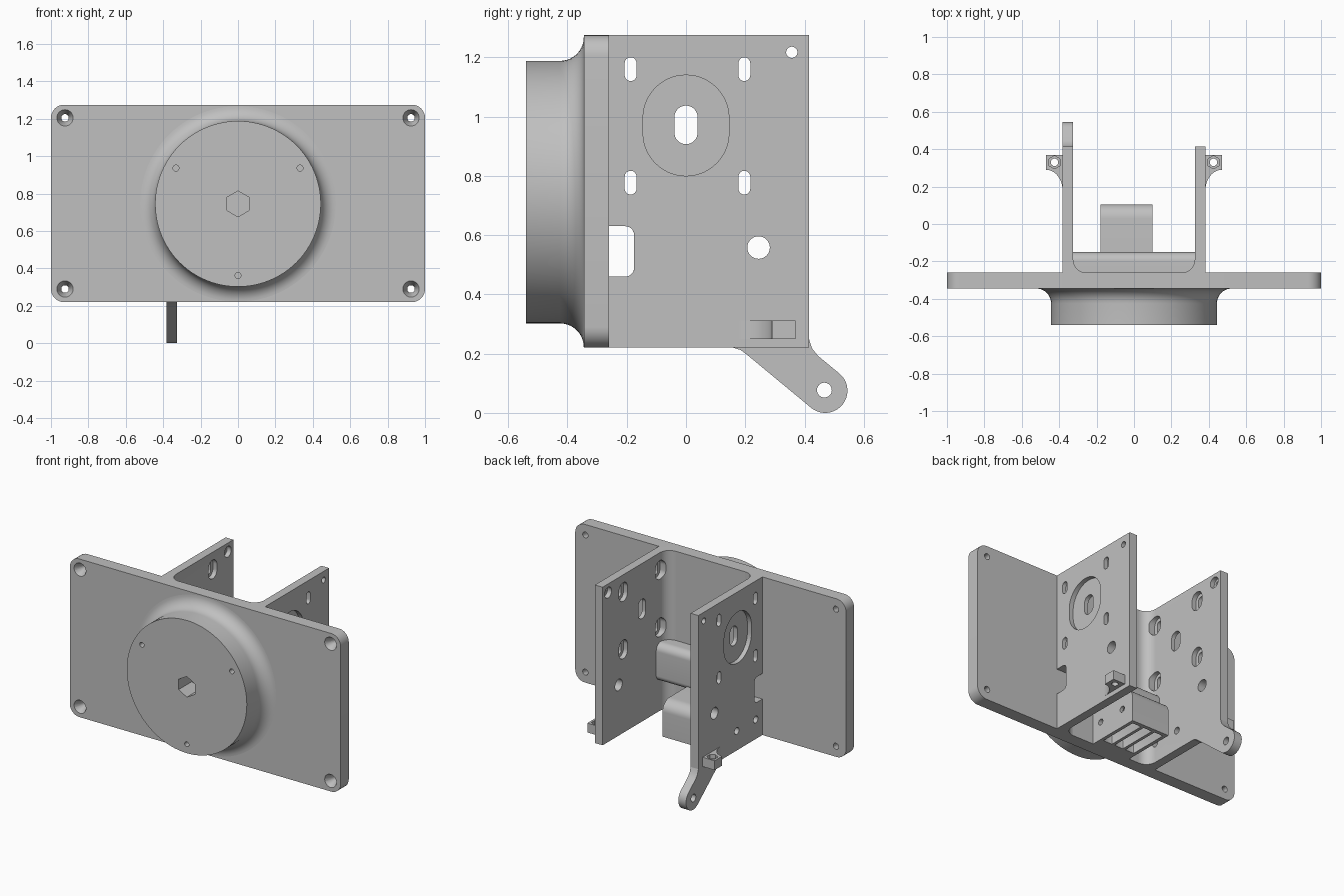
import bpy, bmesh
from math import radians, sin, cos, pi
from mathutils import Vector

cube = bpy.data.objects.get("Cube")
if cube:
    bpy.data.objects.remove(cube, do_unlink=True)

grey = bpy.data.materials.new("silver grey")
grey.use_nodes = True
grey.diffuse_color = (0.527, 0.527, 0.527, 1)
grey.node_tree.nodes["Principled BSDF"].inputs["Base Color"].default_value = grey.diffuse_color


def arc(cx, cy, rx, ry, start, end, n=10):
    steps = [radians(start + (end - start) * i / n) for i in range(n + 1)]
    return [(cx + rx * cos(a), cy + ry * sin(a)) for a in steps]


def rounded(cx, cy, w, h, r, n=8):
    """Rounded rectangle; also serves for slots and circles."""
    pts, dx, dy = [], w / 2 - r, h / 2 - r
    for k, (sx, sy) in enumerate([(1, 1), (-1, 1), (-1, -1), (1, -1)]):
        pts += arc(cx + sx * dx, cy + sy * dy, r, r, 90 * k, 90 * k + 90, n)
    return pts


def circle(cx, cy, r, n=8):
    return rounded(cx, cy, 2 * r, 2 * r, r, n)


def hexagon(cx, cy, r, turn=0):
    return arc(cx, cy, r, r, turn, turn + 300, 5)


def finish(name, bm):
    bmesh.ops.remove_doubles(bm, verts=bm.verts, dist=1e-5)
    bmesh.ops.recalc_face_normals(bm, faces=bm.faces)
    mesh = bpy.data.meshes.new(name)
    bm.to_mesh(mesh)
    bm.free()
    mesh.materials.append(grey)
    ob = bpy.data.objects.new(name, mesh)
    bpy.context.collection.objects.link(ob)
    return ob


def prism(name, pts, axis, lo, hi, taper=1):
    """Extrude a 2D outline along an axis, optionally shrinking the far end."""
    place = {"x": lambda p, d: (d, p[0], p[1]),
             "y": lambda p, d: (p[0], d, p[1]),
             "z": lambda p, d: (p[0], p[1], d)}[axis]
    flat = [Vector(p) for p in pts]
    mid = sum(flat, Vector((0, 0))) / len(flat)
    bm = bmesh.new()
    near = [bm.verts.new(place(p, lo)) for p in flat]
    far = [bm.verts.new(place(mid + (p - mid) * taper, hi)) for p in flat]
    bm.faces.new(near)
    bm.faces.new(far[::-1])
    for i in range(len(flat)):
        j = (i + 1) % len(flat)
        bm.faces.new((near[i], near[j], far[j], far[i]))
    return finish(name, bm)


def cut(ob, *shape):
    cutter = prism("cutter", *shape)
    cutter.hide_render = True
    mod = ob.modifiers.new("cut", "BOOLEAN")
    mod.operation, mod.solver, mod.object = "DIFFERENCE", "EXACT", cutter
    bpy.context.view_layer.objects.active = ob
    bpy.ops.object.modifier_apply(modifier=mod.name)
    bpy.data.objects.remove(cutter, do_unlink=True)


BOTTOM, TOP, MID = 0.22, 1.275, 0.745
FRONT, BACK = -0.345, -0.26
INNER, OUTER = 0.325, 0.382

# Mounting plate with countersunk corner holes
plate = prism("mounting_plate", rounded(0, (BOTTOM + TOP) / 2, 2, TOP - BOTTOM, 0.07), "y", FRONT, BACK)
for x in (-0.925, 0.925):
    for z in (0.29, 1.205):
        cut(plate, circle(x, z, 0.02), "y", -0.5, 0)
        cut(plate, circle(x, z, 0.044), "y", FRONT - 0.001, FRONT + 0.05, 0.45)

# Round boss with a flared foot, turned about the y axis
profile = [(0, -0.54), (0.443, -0.54)] + arc(0.523, -0.425, 0.08, 0.08, 180, 90) + [(0, FRONT)]
bm = bmesh.new()
line = [bm.verts.new((r, y, MID)) for r, y in profile]
edges = [bm.edges.new(pair) for pair in zip(line, line[1:])]
bmesh.ops.spin(bm, geom=line + edges, cent=(0, 0, MID), axis=(0, 1, 0), angle=2 * pi, steps=96)
boss = finish("round_boss", bm)
cut(boss, hexagon(0, MID, 0.069, 30), "y", -0.6, -0.40)
for a in (30, 150, 270):
    cut(boss, circle(0.383 * cos(radians(a)), MID + 0.383 * sin(radians(a)), 0.016), "y", -0.6, -0.42)

# Side walls with slots, recesses and a rounded inner corner
for side, label in ((1, "left"), (-1, "right")):
    outline = [(OUTER, BACK), (OUTER, 0.415), (INNER, 0.415)] + arc(INNER - 0.07, BACK + 0.07, 0.07, 0.07, 0, -90)
    wall = prism(label + "_wall", [(side * x, y) for x, y in outline], "z", BOTTOM, TOP)

    def through(pts):
        cut(wall, pts, "x", side * 0.2, side * 0.5)

    def inner_bore(pts):
        cut(wall, pts, "x", side * 0.2, side * (INNER + 0.03))

    for y in (-0.187, 0.197):
        for z in (0.777, 1.16):
            through(rounded(y, z, 0.04, 0.08, 0.0199))
            inner_bore(rounded(y, z, 0.09, 0.125, 0.0449))
    cut(wall, rounded(0, 0.97, 0.29, 0.34, 0.1449, 14), "x", side * (OUTER - 0.03), side * 0.5)
    through(rounded(0, 0.972, 0.078, 0.13, 0.0389))
    through(circle(0.245, 0.558, 0.038))
    through(circle(0.357, 1.217, 0.019))
    inner_bore(circle(0.357, 1.217, 0.036))
    # Cable notch beside the plate
    through([(BACK, 0.46)] + arc(-0.205, 0.49, 0.03, 0.03, -90, 0) + arc(-0.205, 0.6, 0.03, 0.03, 0, 90) + [(BACK, 0.63)])
    if side < 0:
        for y in (0.01, -0.19):
            through(circle(y, 0.35, 0.023))

    # Small lug with a nut pocket
    lug_shape = [(0.47, 0.37), (OUTER, 0.37)] + arc(0.47, 0.18, 0.47 - OUTER, 0.11, 180, 90)
    lug = prism(label + "_lug", [(side * x, y) for x, y in lug_shape], "z", 0.25, 0.312)
    cut(lug, circle(side * 0.425, 0.33, 0.02), "z", 0.2, 0.4)
    cut(lug, hexagon(side * 0.425, 0.33, 0.035, 30), "z", 0.285, 0.4)

# Hanging arm on the right wall
arm_shape = [(0.16, BOTTOM), (0.185, 0.212), (0.205, 0.197)]
arm_shape += arc(0.47, 0.075, 0.075, 0.075, -129.5, 50.5, 20)
arm_shape += [(0.445, 0.193), (0.425, 0.218), (0.415, 0.25), (0.415, BOTTOM)]
arm = prism("hanging_arm", arm_shape, "x", -OUTER, -INNER)
cut(arm, circle(0.467, 0.077, 0.025), "x", -0.6, 0)

# Cable channel across the back of the plate
cover = [(BACK, 0.43)] + arc(-0.19, 0.47, 0.04, 0.04, -90, 0) + arc(-0.2, 0.63, 0.05, 0.05, 0, 90) + [(BACK, 0.68)]
channel = prism("cable_channel", cover, "x", -INNER, INNER)
cut(channel, rounded(-0.275, 0.545, 0.2, 0.17, 0.03), "x", -0.5, 0.5)

# Clamp block with open grooves underneath and screw holes across
block_shape = [(BACK, BOTTOM), (0.105, BOTTOM)] + arc(0.03, 0.385, 0.075, 0.07, 0, 90) + [(BACK, 0.455)]
block = prism("clamp_block", block_shape, "x", -0.18, 0.1)
for i in range(3):
    cut(block, rounded(-0.04 + (i - 1) * 0.085, -0.055, 0.065, 0.27, 0.004, 2), "z", 0.1, 0.39)
for y in (0.01, -0.19):
    cut(block, circle(y, 0.34, 0.02), "x", -0.3, 0.3)

# Smooth shading with sharp edges kept
bpy.ops.object.select_all(action="DESELECT")
for ob in bpy.context.collection.objects:
    if ob.type == "MESH" and ob.data.materials and ob.data.materials[0] == grey:
        ob.select_set(True)
        bpy.context.view_layer.objects.active = ob
bpy.ops.object.shade_smooth_by_angle(angle=radians(30))
